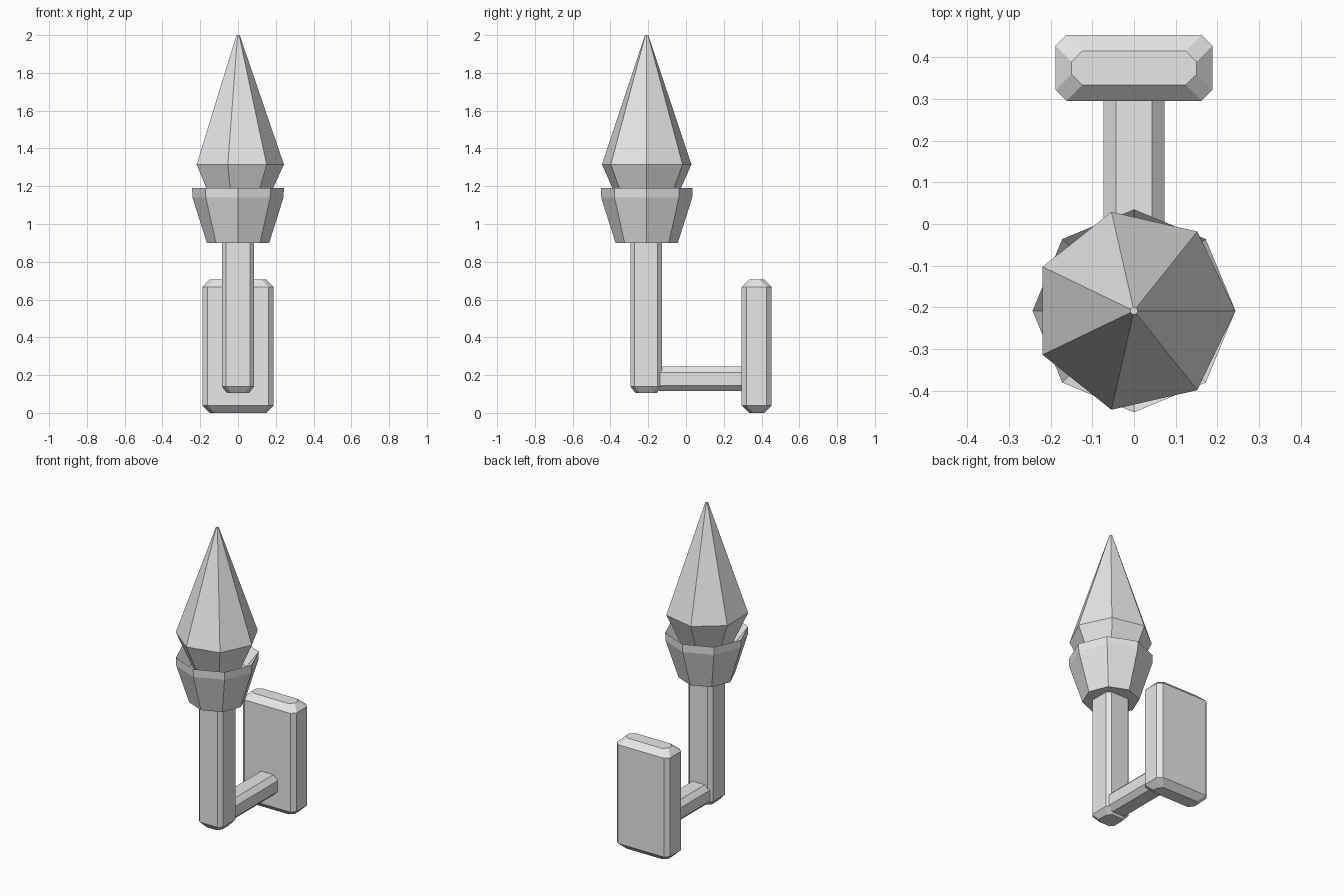
import bpy, bmesh, math
from mathutils import Matrix

if "Cube" in bpy.data.objects:
    bpy.data.objects.remove(bpy.data.objects["Cube"])

grey = bpy.data.materials.new("light_grey")
grey.diffuse_color = (0.8, 0.8, 0.8, 1)
grey.use_nodes = True
grey.node_tree.nodes["Principled BSDF"].inputs["Base Color"].default_value = grey.diffuse_color


def loft(name, loops, matrix=Matrix()):
    """Skin a stack of equal-length loops and cap both ends."""
    bm = bmesh.new()
    rings = [[bm.verts.new(p) for p in loop] for loop in loops]
    n = len(rings[0])
    for a, b in zip(rings, rings[1:]):
        for i in range(n):
            j = (i + 1) % n
            bm.faces.new((a[i], a[j], b[j], b[i]))
    bm.faces.new(rings[0][::-1])
    bm.faces.new(rings[-1])
    bm.transform(matrix)
    bmesh.ops.recalc_face_normals(bm, faces=bm.faces)
    me = bpy.data.meshes.new(name)
    bm.to_mesh(me)
    bm.free()
    me.materials.append(grey)
    ob = bpy.data.objects.new(name, me)
    bpy.context.collection.objects.link(ob)
    return ob


def chamfered(hx, hy, c, z):
    """Rectangle loop with cut corners."""
    pts = [(hx, -hy + c), (hx, hy - c), (hx - c, hy), (-hx + c, hy),
           (-hx, hy - c), (-hx, -hy + c), (-hx + c, -hy), (hx - c, -hy)]
    return [(x, y, z) for x, y in pts]


def block(name, hx, hy, c, z0, z1, inset, rise, matrix):
    """Box with cut corners and sloped ends."""
    ends = [(z0, inset), (z0 + rise, 0), (z1 - rise, 0), (z1, inset)]
    loft(name, [chamfered(hx - d, hy - d, c, z) for z, d in ends], matrix)


def turned(name, sides, profile):
    """Faceted round part around the torch axis; profile is (radius, z)."""
    loops = [[(r * math.cos(2 * math.pi * i / sides),
               r * math.sin(2 * math.pi * i / sides), z) for i in range(sides)]
             for r, z in profile]
    loft(name, loops, Matrix.Translation((0, AXIS_Y, 0)))


AXIS_Y = -0.208

# wall plate
block("wall_plate", 0.188, 0.079, 0.026, 0, 0.705, 0.038, 0.038,
      Matrix.Translation((0, 0.374, 0)))

# horizontal arm, lofted along y
block("arm", 0.073, 0.065, 0.03, -0.16, 0.33, 0.015, 0.02,
      Matrix.Translation((0, 0, 0.18)) @ Matrix.Rotation(-math.pi / 2, 4, 'X'))

# upright post
block("post", 0.086, 0.084, 0.023, 0.105, 0.95, 0.028, 0.035,
      Matrix.Translation((0, AXIS_Y - 0.003, 0)))

# open cup with a thin rim
turned("cup", 8, [(0.165, 0.9), (0.241, 1.14), (0.243, 1.19), (0.17, 1.1)])

# flame
turned("flame", 7, [(0.14, 1.09), (0.243, 1.315), (0.009, 2.0)])
